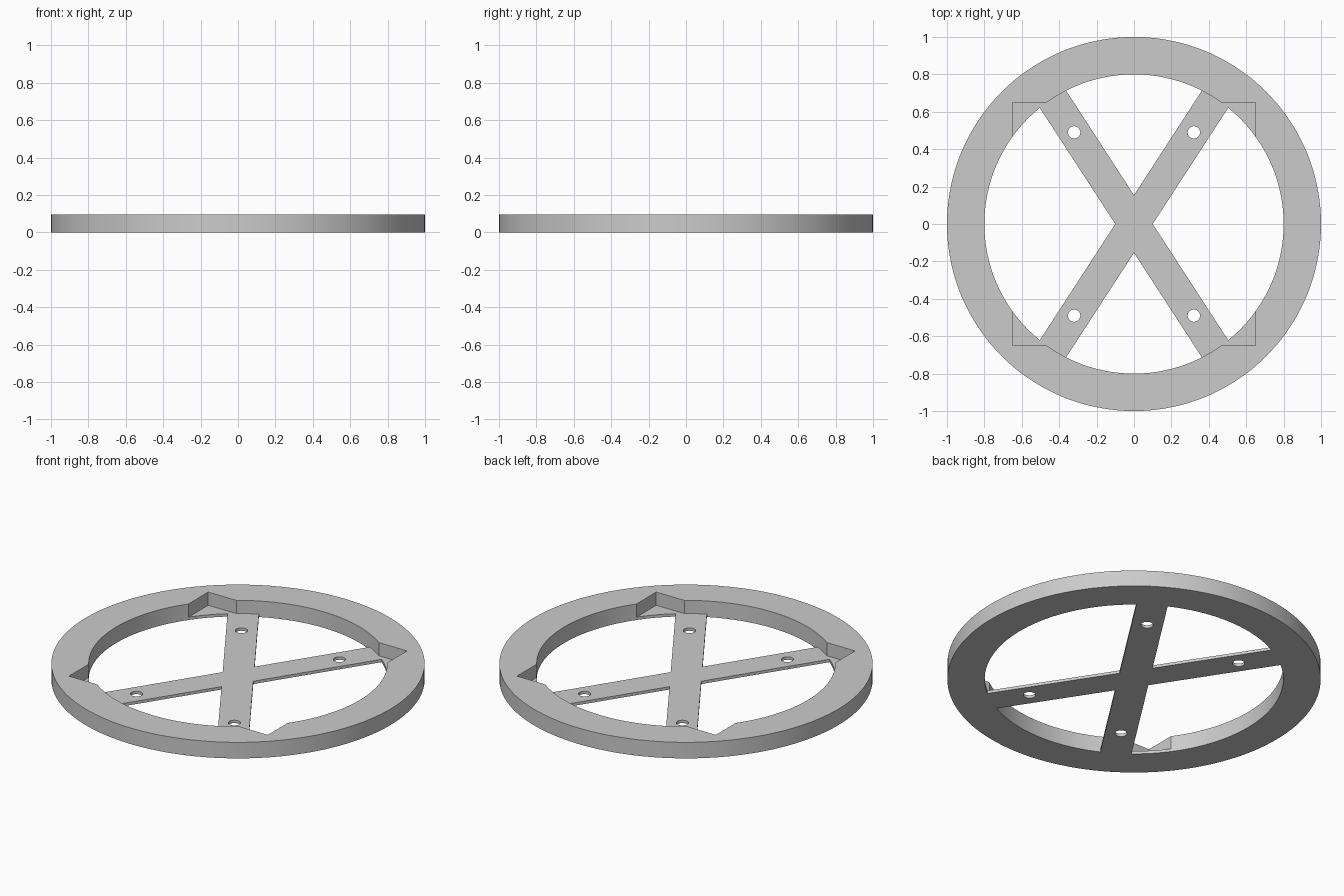
import bpy, bmesh, math
from mathutils import Vector

if "Cube" in bpy.data.objects:
    bpy.data.objects.remove(bpy.data.objects["Cube"])

HEIGHT = 0.095      # full rim height
WEB = 0.017         # thickness of the spokes and pocket floors
ANGLE = math.radians(57)
HALF_WIDTH = 0.084  # half the width of a spoke

gray = bpy.data.materials.new("light_gray")
gray.diffuse_color = (0.6, 0.6, 0.6, 1)
gray.use_nodes = True
gray.node_tree.nodes["Principled BSDF"].inputs["Base Color"].default_value = gray.diffuse_color


def prism(name, profile, z0, z1):
    """Extrude a flat counter-clockwise profile from z0 to z1."""
    bm = bmesh.new()
    face = bm.faces.new([bm.verts.new((x, y, z0)) for x, y in profile])
    ext = bmesh.ops.extrude_face_region(bm, geom=[face])
    for v in ext["geom"]:
        if isinstance(v, bmesh.types.BMVert):
            v.co.z = z1
    bmesh.ops.recalc_face_normals(bm, faces=bm.faces)
    mesh = bpy.data.meshes.new(name)
    bm.to_mesh(mesh)
    bm.free()
    obj = bpy.data.objects.new(name, mesh)
    bpy.context.collection.objects.link(obj)
    mesh.materials.append(gray)
    return obj


def circle(r, n, cx=0, cy=0):
    return [(cx + r * math.cos(math.tau * i / n), cy + r * math.sin(math.tau * i / n))
            for i in range(n)]


def combine(target, tool, operation):
    """Apply a boolean and remove the tool."""
    mod = target.modifiers.new(operation, "BOOLEAN")
    mod.operation = operation
    mod.solver = "EXACT"
    mod.object = tool
    bpy.context.view_layer.objects.active = target
    bpy.ops.object.modifier_apply(modifier=mod.name)
    bpy.data.objects.remove(tool)


# Rim with a round opening
wheel = prism("spoked_ring", circle(1.0, 144), 0, HEIGHT)
combine(wheel, prism("opening_cutter", circle(0.8, 144), -0.1, 0.2), "DIFFERENCE")

# Square recess leaves four corner pockets in the rim
s = 0.65
square = [(-s, -s), (s, -s), (s, s), (-s, s)]
combine(wheel, prism("pocket_cutter", square, WEB, 0.2), "DIFFERENCE")

# Thin crossed spokes, level with the pocket floors
cross = []
inner = [(0, HALF_WIDTH / math.cos(ANGLE)), (-HALF_WIDTH / math.sin(ANGLE), 0),
         (0, -HALF_WIDTH / math.cos(ANGLE)), (HALF_WIDTH / math.sin(ANGLE), 0)]
angles = [ANGLE, math.pi - ANGLE, math.pi + ANGLE, -ANGLE]
for a, notch in zip(angles, inner):
    along = Vector((math.cos(a), math.sin(a))) * 0.84
    side = Vector((-math.sin(a), math.cos(a))) * HALF_WIDTH
    cross += [tuple(along - side), tuple(along + side), notch]
combine(wheel, prism("spokes", cross, 0, WEB), "UNION")

# Screw hole in each spoke
for sx in (-1, 1):
    for sy in (-1, 1):
        hole = prism("hole_cutter", circle(0.033, 32, sx * 0.32, sy * 0.49), -0.1, 0.1)
        combine(wheel, hole, "DIFFERENCE")

# Smooth curved walls, crisp edges
bpy.ops.object.select_all(action="DESELECT")
wheel.select_set(True)
bpy.context.view_layer.objects.active = wheel
bpy.ops.object.shade_smooth_by_angle(angle=math.radians(30))
